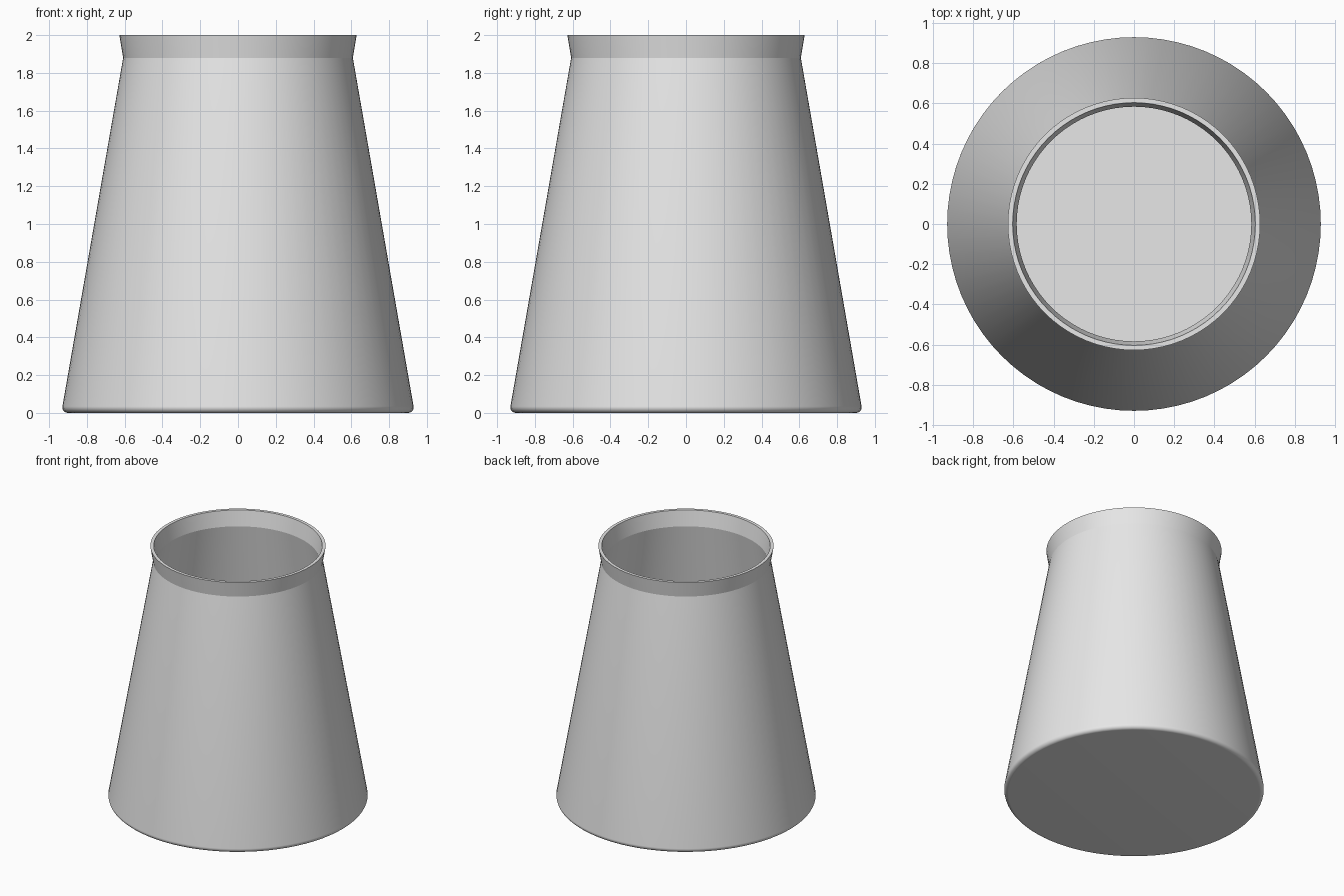
import bpy, bmesh, math

cube = bpy.data.objects.get("Cube")
if cube:
    bpy.data.objects.remove(cube, do_unlink=True)

# Single plain grey
grey = bpy.data.materials.new("light_grey")
grey.use_nodes = True
grey.diffuse_color = (0.8, 0.8, 0.8, 1)
grey.node_tree.nodes["Principled BSDF"].inputs["Base Color"].default_value = (0.8, 0.8, 0.8, 1)


def fillet(r, z, radius, start, end, steps=10):
    """Arc of profile points around (r, z), angles in degrees."""
    angles = [math.radians(start + (end - start) * i / steps) for i in range(steps + 1)]
    return [(r + radius * math.cos(a), z + radius * math.sin(a)) for a in angles]


def lathe(name, profile, segments=80):
    """Spin a profile that starts and ends on the z axis into a closed solid."""
    bm = bmesh.new()
    rings = []
    for r, z in profile:
        if r == 0:
            rings.append([bm.verts.new((0, 0, z))] * segments)
        else:
            rings.append([bm.verts.new((r * math.cos(math.tau * i / segments),
                                        r * math.sin(math.tau * i / segments), z))
                          for i in range(segments)])
    for low, high in zip(rings, rings[1:]):
        for i in range(segments):
            j = (i + 1) % segments
            corners = list(dict.fromkeys((low[i], low[j], high[j], high[i])))
            bm.faces.new(corners)
    bmesh.ops.recalc_face_normals(bm, faces=bm.faces)
    mesh = bpy.data.meshes.new(name)
    bm.to_mesh(mesh)
    bm.free()
    obj = bpy.data.objects.new(name, mesh)
    bpy.context.collection.objects.link(obj)
    mesh.materials.append(grey)
    bpy.ops.object.select_all(action="DESELECT")
    obj.select_set(True)
    bpy.context.view_layer.objects.active = obj
    bpy.ops.object.shade_smooth_by_angle(angle=math.radians(14))
    return obj


# Hollow tapered vessel: rounded foot, sloped wall, pinched neck, flared lip, inner wall and floor
outside = [(0, 0)] + fillet(0.9, 0.03, 0.03, -90, 9)
lip = [(0.608, 1.88), (0.628, 2.0), (0.604, 2.0), (0.584, 1.88)]
inside = [(0.9, 0.03), (0, 0.03)]
lathe("tapered_vessel", outside + lip + inside)
